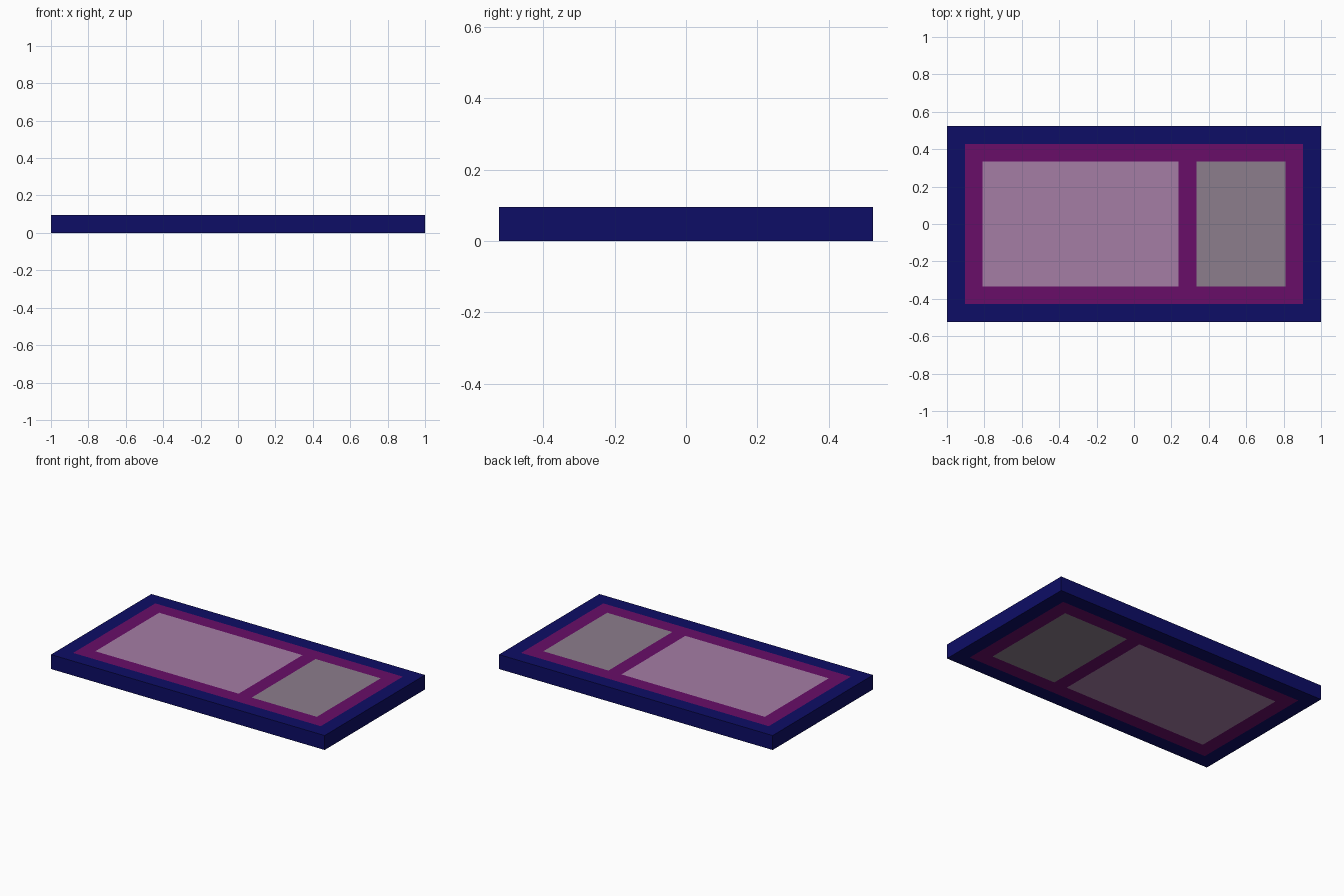
import bpy, bmesh

if "Cube" in bpy.data.objects:
    bpy.data.objects.remove(bpy.data.objects["Cube"])

U = 2 / 21          # module: every bar is one unit wide and thick


def material(name, rgb):
    m = bpy.data.materials.new(name)
    m.diffuse_color = (*rgb, 1)
    m.use_nodes = True
    m.node_tree.nodes["Principled BSDF"].inputs["Base Color"].default_value = m.diffuse_color
    return m


def slab(name, xs, ys, mat, holes=()):
    """Flat slab cut into cells by xs and ys; cells listed in holes stay open."""
    bm = bmesh.new()
    grid = [[bm.verts.new((x * U, y * U, 0)) for y in ys] for x in xs]
    for i in range(len(xs) - 1):
        for j in range(len(ys) - 1):
            if (i, j) not in holes:
                bm.faces.new((grid[i][j], grid[i + 1][j],
                              grid[i + 1][j + 1], grid[i][j + 1]))
    top = bmesh.ops.extrude_face_region(bm, geom=bm.faces[:])["geom"]
    bmesh.ops.translate(bm, vec=(0, 0, U),
                        verts=[g for g in top if isinstance(g, bmesh.types.BMVert)])
    bmesh.ops.recalc_face_normals(bm, faces=bm.faces[:])
    me = bpy.data.meshes.new(name)
    bm.to_mesh(me)
    bm.free()
    me.materials.append(mat)
    ob = bpy.data.objects.new(name, me)
    bpy.context.collection.objects.link(ob)
    return ob


blue = material("navy", (0.004, 0.004, 0.133))
purple = material("purple", (0.138, 0.004, 0.138))
mauve = material("mauve", (0.376, 0.205, 0.376))
grey = material("warm_grey", (0.262, 0.205, 0.262))

# Outer frame around the whole panel
slab("outer_frame", (-10.5, -9.5, 9.5, 10.5), (-5.5, -4.5, 4.5, 5.5), blue, {(1, 1)})
# Inner frame with a dividing bar between two openings
slab("inner_frame", (-9.5, -8.5, 2.5, 3.5, 8.5, 9.5), (-4.5, -3.5, 3.5, 4.5),
     purple, {(1, 1), (3, 1)})
# Flush infill panels
slab("large_panel", (-8.5, 2.5), (-3.5, 3.5), mauve)
slab("small_panel", (3.5, 8.5), (-3.5, 3.5), grey)
